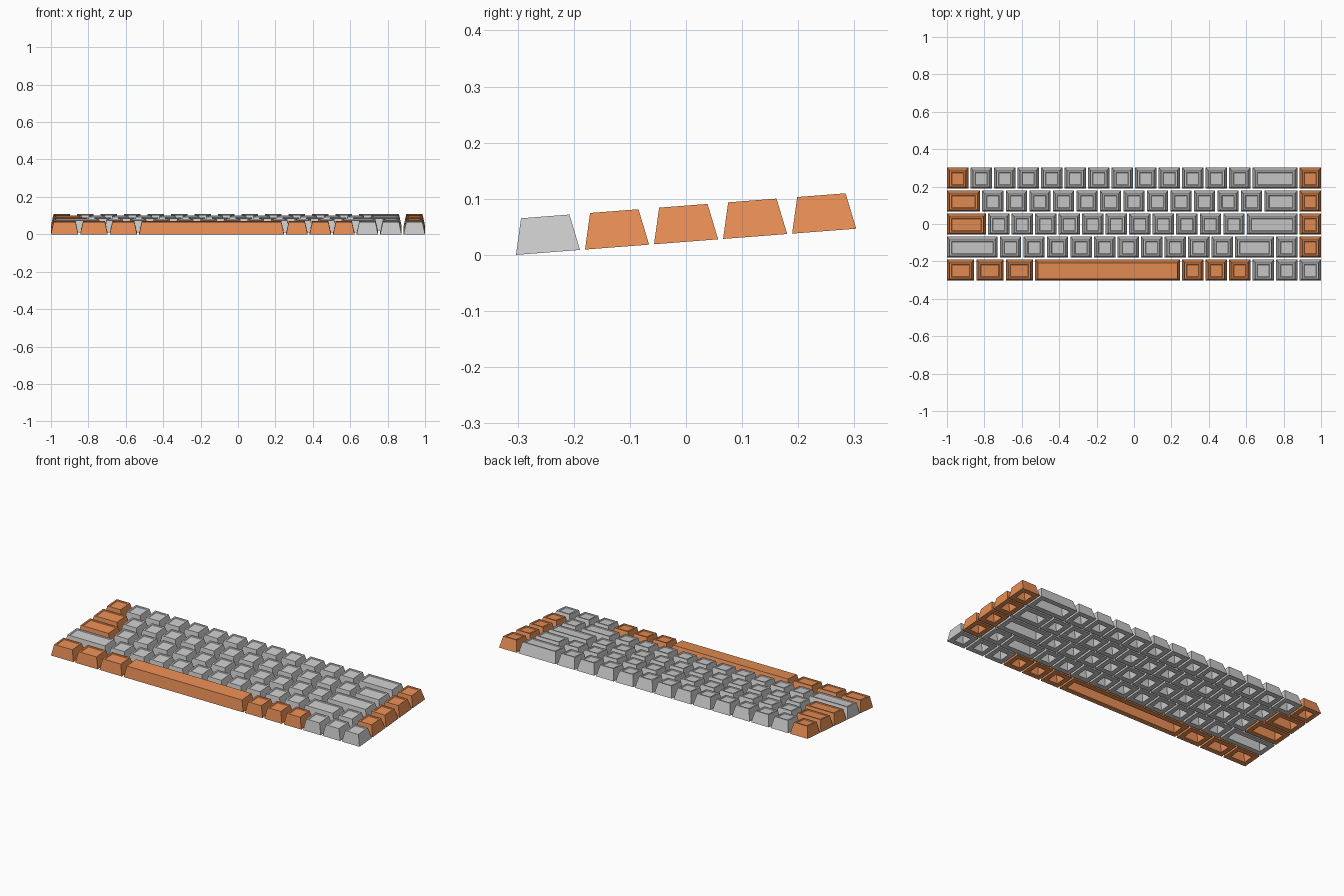
import bpy, bmesh, math
from mathutils import Matrix, Vector

if "Cube" in bpy.data.objects:
    bpy.data.objects.remove(bpy.data.objects["Cube"])

PITCH_X, PITCH_Y, GAP = 0.12573, 0.1234, 0.0117
DEPTH, HEIGHT = 0.1145, 0.0643
TILT = Matrix.Translation((0, -0.303, 0)) @ Matrix.Rotation(math.radians(4.4), 4, 'X')

orange = bpy.data.materials.new("orange_plastic")
orange.diffuse_color = (0.8, 0.27, 0.09, 1)
orange.use_nodes = True
orange.node_tree.nodes["Principled BSDF"].inputs["Base Color"].default_value = orange.diffuse_color

# Rows from front to back: (name, width in key units, is orange)
plain = lambda name, n: [(f"{name}_{i + 1}", 1, False) for i in range(n)]
ROWS = [
    [("left_control_key", 1.25, True), ("system_key", 1.25, True), ("left_alt_key", 1.25, True),
     ("space_bar", 6.25, True), ("right_alt_key", 1, True), ("function_key", 1, True),
     ("right_control_key", 1, True)] + plain("arrow_key", 3),
    [("left_shift_key", 2.25, False)] + plain("lower_letter_key", 10)
    + [("right_shift_key", 1.75, False), ("up_arrow_key", 1, False), ("page_down_key", 1, True)],
    [("caps_lock_key", 1.75, True)] + plain("home_letter_key", 11)
    + [("enter_key", 2.25, False), ("page_up_key", 1, True)],
    [("tab_key", 1.5, True)] + plain("upper_letter_key", 12)
    + [("backslash_key", 1.5, False), ("delete_key", 1, True)],
    [("escape_key", 1, True)] + plain("number_key", 12)
    + [("backspace_key", 2, False), ("tilde_key", 1, True)],
]


def keycap(name, x, y, width, is_orange, dished=True):
    """Tapered cap: stacked rectangular rings from the underside socket to the top dish."""
    rings = [(0.031, 0.05), (0.027, 0), (0, 0), (0.014, HEIGHT)]   # (inset, height)
    if dished:
        rings += [(0.023, HEIGHT), (0.026, HEIGHT - 0.003)]
    bm = bmesh.new()
    loops = []
    for inset, z in rings:
        x0, x1, y0, y1 = x + inset, x + width - inset, y + inset, y + DEPTH - inset
        loops.append([bm.verts.new(TILT @ Vector((px, py, z)))
                      for px, py in ((x0, y0), (x1, y0), (x1, y1), (x0, y1))])
    for a, b in zip(loops, loops[1:]):
        for i in range(4):
            j = (i + 1) % 4
            bm.faces.new((a[i], a[j], b[j], b[i]))
    bm.faces.new(loops[0][::-1])     # socket ceiling
    bm.faces.new(loops[-1])          # top surface
    bmesh.ops.recalc_face_normals(bm, faces=bm.faces)
    mesh = bpy.data.meshes.new(name)
    bm.to_mesh(mesh)
    bm.free()
    if is_orange:
        mesh.materials.append(orange)
    bpy.context.collection.objects.link(bpy.data.objects.new(name, mesh))


# Lay out every row, left to right
for r, row in enumerate(ROWS):
    x = -1.0
    for name, units, is_orange in row:
        keycap(name, x, r * PITCH_Y, units * PITCH_X - GAP, is_orange, name != "space_bar")
        x += units * PITCH_X
